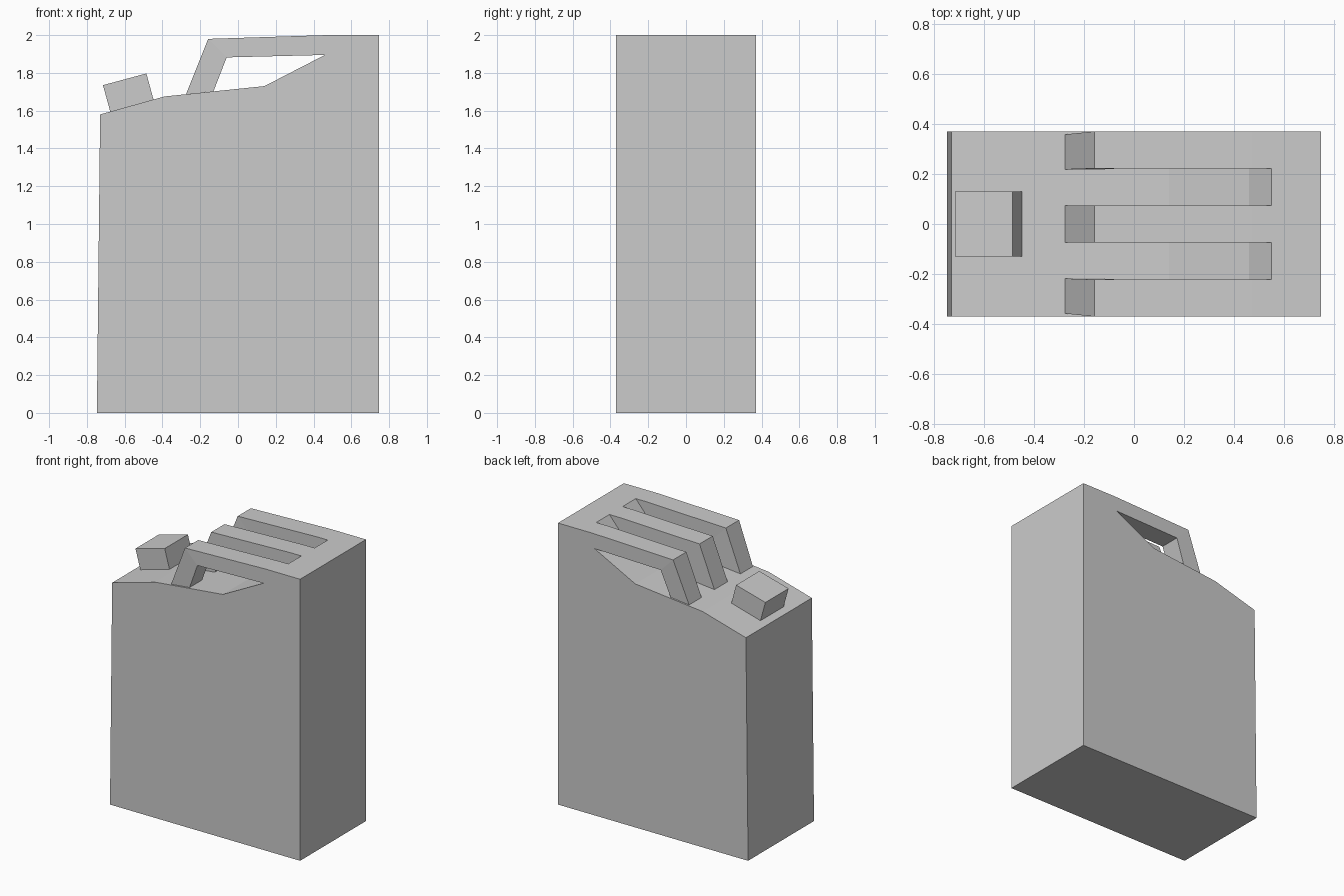
import bpy, bmesh

if "Cube" in bpy.data.objects:
    bpy.data.objects.remove(bpy.data.objects["Cube"])

W = 0.37  # half depth of the can

# Side profiles in x, z
BODY = [(-0.747, 0), (0.747, 0), (0.747, 2.0), (0.55, 2.0), (0.46, 1.895),
        (0.14, 1.73), (-0.39, 1.675), (-0.73, 1.58)]
ROOT = 3  # index of the body edge where the handle bars join
CAP = [(-0.715, 1.735), (-0.675, 1.59), (-0.445, 1.65), (-0.485, 1.797)]
# Handle outline: outer foot, knee, bar, root, hole corner, inner foot
HANDLE = [(-0.275, 1.687), (-0.158, 1.98), (0.47, 2.0), (0.55, 2.0),
          (0.46, 1.895), (-0.06, 1.882), (-0.13, 1.702)]
FEET = {0, 6}

# Depth bands: handle bars alternate with open grooves
YS = [-W, -0.222, -0.074, 0.074, 0.222, W]


def add_face(bm, pts):
    bm.faces.new([bm.verts.new(p) for p in pts])


def finish(bm, name):
    bmesh.ops.remove_doubles(bm, verts=bm.verts, dist=1e-5)
    bmesh.ops.recalc_face_normals(bm, faces=bm.faces)
    mesh = bpy.data.meshes.new(name)
    bm.to_mesh(mesh)
    bm.free()
    obj = bpy.data.objects.new(name, mesh)
    bpy.context.collection.objects.link(obj)
    return obj


def foot_inset(y):
    """Outer handles lean slightly inwards at the foot."""
    step = 0.012 if abs(y) == W else 0.004 if abs(y) > 0.2 else 0.0
    return y - step if y > 0 else y + step


# Can body with three handle bars grown out of its shoulder
bm = bmesh.new()
for i, (y0, y1) in enumerate(zip(YS, YS[1:])):
    has_handle = i % 2 == 0
    for k, (x0, z0) in enumerate(BODY):
        if has_handle and k == ROOT:
            continue
        x1, z1 = BODY[(k + 1) % len(BODY)]
        add_face(bm, [(x0, y0, z0), (x1, y0, z1), (x1, y1, z1), (x0, y1, z0)])
    if not has_handle:
        continue
    rings = [[(x, foot_inset(y) if k in FEET else y, z)
              for k, (x, z) in enumerate(HANDLE)] for y in (y0, y1)]
    a, b = rings
    for k in range(6):
        if k != 3:
            add_face(bm, [a[k], a[k + 1], b[k + 1], b[k]])
    # handle sides: leaning leg and flat bar
    for r in rings:
        add_face(bm, [r[0], r[1], r[5], r[6]])
        add_face(bm, r[1:6])
for y in (-W, W):
    add_face(bm, [(x, y, z) for x, z in BODY])
finish(bm, "can_body_with_handles")

# Tilted square filler cap
bm = bmesh.new()
for y in (-0.13, 0.13):
    add_face(bm, [(x, y, z) for x, z in CAP])
for (x0, z0), (x1, z1) in zip(CAP, CAP[1:] + CAP[:1]):
    add_face(bm, [(x0, -0.13, z0), (x1, -0.13, z1), (x1, 0.13, z1), (x0, 0.13, z0)])
finish(bm, "filler_cap")
